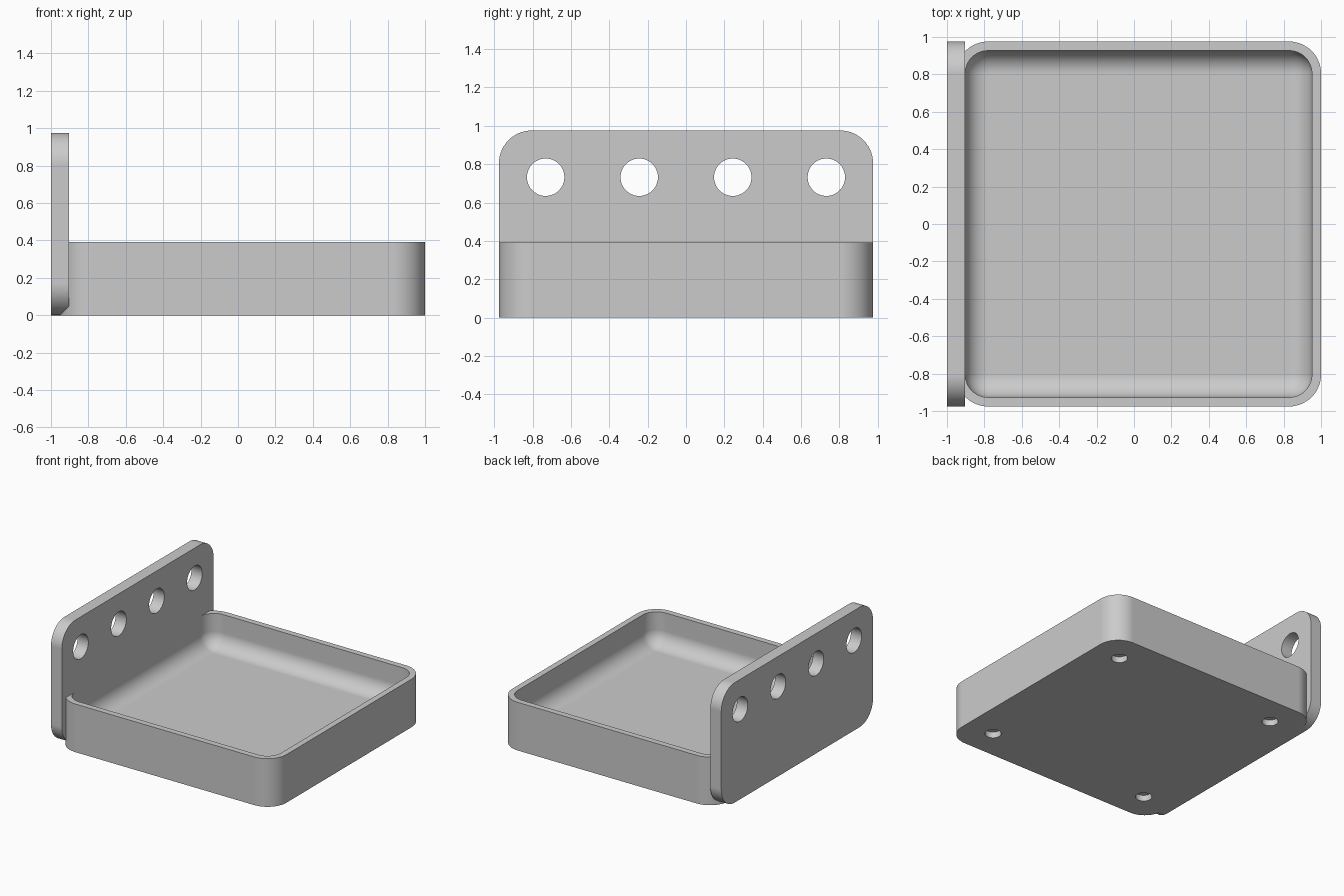
import bpy, bmesh, math
from mathutils import Matrix, Vector

if "Cube" in bpy.data.objects:
    bpy.data.objects.remove(bpy.data.objects["Cube"], do_unlink=True)

grey = bpy.data.materials.new("light_grey")
grey.use_nodes = True
grey.diffuse_color = (0.6, 0.6, 0.6, 1)
grey.node_tree.nodes["Principled BSDF"].inputs["Base Color"].default_value = (0.6, 0.6, 0.6, 1)

HALF = 0.9756       # half of the tray's side
TRAY_X = 0.0244     # tray centre
HEIGHT = 0.3915
RADIUS = 0.171      # outer corner radius
WALL = 0.0488
FLOOR = 0.122       # floor thickness
FILLET = RADIUS - WALL
THICK = 0.0976      # back plate thickness
SEGS = 14


def rounded_rect(hx, hy, r):
    """Counter-clockwise outline of a rounded rectangle."""
    points = []
    for i, (sx, sy) in enumerate([(1, 1), (-1, 1), (-1, -1), (1, -1)]):
        for k in range(SEGS + 1):
            a = math.pi / 2 * (i + k / SEGS)
            points.append((sx * (hx - r) + r * math.cos(a), sy * (hy - r) + r * math.sin(a)))
    return points


def loft(name, sections, matrix):
    """Skin a stack of (half x, half y, radius, height) sections and cap both ends."""
    bm = bmesh.new()
    rings = [[bm.verts.new((x, y, z)) for x, y in rounded_rect(hx, hy, r)]
             for hx, hy, r, z in sections]
    for low, high in zip(rings, rings[1:]):
        for i in range(len(low)):
            j = (i + 1) % len(low)
            bm.faces.new((low[i], low[j], high[j], high[i]))
    bm.faces.new(rings[0][::-1])
    bm.faces.new(rings[-1])
    bm.transform(matrix)
    bmesh.ops.recalc_face_normals(bm, faces=bm.faces)
    return make_object(name, bm)


def make_object(name, bm):
    mesh = bpy.data.meshes.new(name)
    bm.to_mesh(mesh)
    bm.free()
    mesh.materials.append(grey)
    obj = bpy.data.objects.new(name, mesh)
    bpy.context.collection.objects.link(obj)
    return obj


def drill(obj, centres, radius, depth, turn=Matrix()):
    """Cut round holes at the given centres."""
    bm = bmesh.new()
    for c in centres:
        bmesh.ops.create_cone(bm, cap_ends=True, segments=48, radius1=radius, radius2=radius,
                              depth=depth, matrix=Matrix.Translation(Vector(c)) @ turn)
    cutter = make_object("hole_cutter", bm)
    cutter.hide_render = True
    mod = obj.modifiers.new("holes", "BOOLEAN")
    mod.operation, mod.solver, mod.object = "DIFFERENCE", "EXACT", cutter
    bpy.context.view_layer.objects.active = obj
    bpy.ops.object.modifier_apply(modifier=mod.name)
    bpy.data.objects.remove(cutter, do_unlink=True)


def smooth(obj):
    bpy.ops.object.select_all(action="DESELECT")
    obj.select_set(True)
    bpy.context.view_layer.objects.active = obj
    bpy.ops.object.shade_smooth_by_angle(angle=math.radians(30))
    mod = obj.modifiers.new("flat_panels", "WEIGHTED_NORMAL")
    mod.keep_sharp = True


# Tray: outer wall, rim, inner wall, rounded inner bottom edge, floor
inner = HALF - WALL
sections = [(HALF, HALF, RADIUS, 0), (HALF, HALF, RADIUS, HEIGHT), (inner, inner, FILLET, HEIGHT)]
for k in range(SEGS + 1):
    a = math.pi / 2 * k / SEGS
    inset = FILLET * (1 - math.cos(a))
    sections.append((inner - inset, inner - inset, max(FILLET - inset, 0.002),
                     FLOOR + FILLET * (1 - math.sin(a))))
tray = loft("tray", sections, Matrix.Translation((TRAY_X, 0, 0)))

# Blind round holes under the tray
drill(tray, [(TRAY_X + sx * 0.732, sy * 0.732, 0) for sx in (-1, 1) for sy in (-1, 1)],
      0.061, 0.0976)
smooth(tray)

# Upright plate along the right side, with a row of four holes
turn = Matrix(((0, 0, 1, -1), (1, 0, 0, 0), (0, 1, 0, HALF / 2), (0, 0, 0, 1)))
plate = loft("upright_plate", [(HALF, HALF / 2, RADIUS, 0), (HALF, HALF / 2, RADIUS, THICK)], turn)
drill(plate, [(-1 + THICK / 2, y, 0.732) for y in (-0.732, -0.244, 0.244, 0.732)],
      0.0976, 0.3, Matrix.Rotation(math.pi / 2, 4, "Y"))
smooth(plate)
